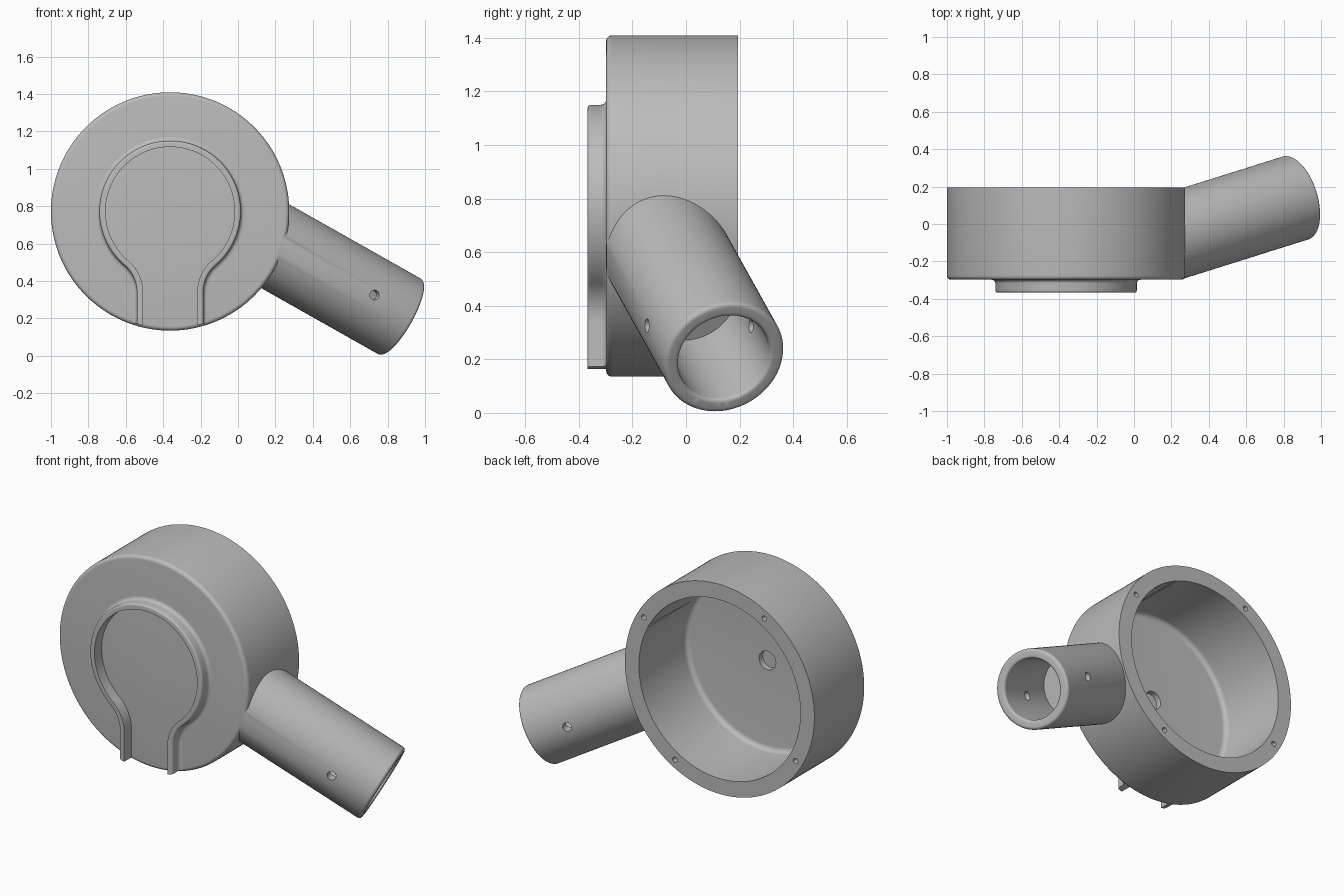
import bpy, bmesh, math
from mathutils import Vector

if "Cube" in bpy.data.objects:
    bpy.data.objects.remove(bpy.data.objects["Cube"])

grey = bpy.data.materials.new("plain grey")
grey.diffuse_color = (0.5, 0.5, 0.5, 1)
grey.use_nodes = True
grey.node_tree.nodes["Principled BSDF"].inputs["Base Color"].default_value = grey.diffuse_color

CX, CZ, R = -0.363, 0.772, 0.637          # cup centre and radius
FRONT, BACK, FLOOR = -0.298, 0.195, -0.264
Y = Vector((0, 1, 0))
D = Vector((0.84, 0.264, -0.474)).normalized()   # tube direction
END = Vector((0.876, 0.143, 0.204))              # tube mouth centre


def make(name, bm):
    bmesh.ops.remove_doubles(bm, verts=bm.verts, dist=1e-5)
    bmesh.ops.recalc_face_normals(bm, faces=bm.faces)
    me = bpy.data.meshes.new(name)
    bm.to_mesh(me)
    bm.free()
    me.materials.append(grey)
    ob = bpy.data.objects.new(name, me)
    bpy.context.collection.objects.link(ob)
    return ob


def arc(cx, cy, r, a0, a1, n=6):
    return [(cx + r * math.cos(math.radians(a0 + (a1 - a0) * i / n)),
             cy + r * math.sin(math.radians(a0 + (a1 - a0) * i / n))) for i in range(n + 1)]


def grid(bm, rings, loop_rings, loop_pts):
    n, m = len(rings), len(rings[0])
    for i in range(n if loop_rings else n - 1):
        for j in range(m if loop_pts else m - 1):
            a, b = rings[i], rings[(i + 1) % n]
            bm.faces.new((a[j], a[(j + 1) % m], b[(j + 1) % m], b[j]))


def lathe(name, profile, origin, axis, seg=128):
    """Solid of revolution; profile is (radius, distance along axis), starting and ending at radius 0."""
    u = axis.orthogonal().normalized()
    v = axis.cross(u)
    bm = bmesh.new()
    rings = []
    for k in range(seg):
        t = 2 * math.pi * k / seg
        side = u * math.cos(t) + v * math.sin(t)
        rings.append([bm.verts.new(origin + axis * h + side * r) for r, h in profile])
    grid(bm, rings, True, False)
    return make(name, bm)


def rod(r, origin, axis, h0, h1, seg=32):
    return lathe("cutter", [(0, h0), (r, h0), (r, h1), (0, h1)], Vector(origin), axis, seg)


def boolean(ob, other, op):
    mod = ob.modifiers.new("cut", 'BOOLEAN')
    mod.object, mod.operation, mod.solver = other, op, 'EXACT'
    bpy.ops.object.select_all(action='DESELECT')
    bpy.context.view_layer.objects.active = ob
    ob.select_set(True)
    bpy.ops.object.modifier_apply(modifier=mod.name)
    bpy.data.objects.remove(other)


def smooth(ob):
    bpy.ops.object.select_all(action='DESELECT')
    bpy.context.view_layer.objects.active = ob
    ob.select_set(True)
    bpy.ops.object.shade_smooth_by_angle(angle=math.radians(32))


# round cup body, front edge rounded
f = 0.022
body = lathe("cup_and_tube",
             [(0, FRONT)] + arc(R - f, FRONT + f, f, -90, 0) + [(R, BACK), (0, BACK)],
             Vector((CX, 0, CZ)), Y, 160)

# angled tube with rounded mouth, trimmed flush with the cup front
L, RT, RB = -0.9, 0.232, 0.176
tube = lathe("tube", [(0, L), (RT, L)] + arc(RT - 0.018, -0.018, 0.018, 0, 90) + [(0, 0)], END, D, 96)
bm = bmesh.new()
bmesh.ops.create_cube(bm, size=1)
for v in bm.verts:
    v.co.y += FRONT + 0.001 - 0.5
    v.co.z += 0.6
boolean(tube, make("cutter", bm), 'DIFFERENCE')
boolean(body, tube, 'UNION')

# cavity open at the back, with a filleted floor
c, ci = 0.543, 0.03
boolean(body, lathe("cutter", [(0, FLOOR)] + arc(c - ci, FLOOR + ci, ci, -90, 0) + [(c, 0.3), (0, 0.3)],
                    Vector((CX, 0, CZ)), Y, 160), 'DIFFERENCE')

# tube bore with rounded lip
lip = 0.015
boolean(body, lathe("cutter", [(0, -0.47), (RB, -0.47)] + arc(RB + lip, -lip, lip, 180, 90)
                    + [(RB + lip, 0.05), (0, 0.05)], END, D, 96), 'DIFFERENCE')

# cross pin hole through the tube, shaft hole in the cup floor
E = Vector((D.y, -D.x, 0)).normalized()
boolean(body, rod(0.026, END - D * 0.256, E, -0.4, 0.4), 'DIFFERENCE')
boolean(body, rod(0.056, (CX, 0, CZ), Y, -0.4, -0.1, 48), 'DIFFERENCE')

# four screw holes in the back rim
for k in range(4):
    a = math.radians(30.5 + 90 * k)
    boolean(body, rod(0.016, (CX + 0.592 * math.cos(a), 0, CZ + 0.592 * math.sin(a)), Y, 0.05, 0.3, 20),
            'DIFFERENCE')
smooth(body)


# raised keyhole-shaped rim on the front
def keyhole(o):
    """Keyhole outline offset by o from the wall's centre line."""
    w, fx, fz = 0.1615 + o, 0.367, -0.432
    phi = math.degrees(math.atan2(fz, fx))
    half = arc(0, 0, 0.3615 + o, 90, phi, 48)
    half += arc(fx, fz, 0.2055 - o, phi + 180, 180, 14)
    half.append((w, -math.sqrt((R - 0.012) ** 2 - w * w)))
    return [(-x, z) for x, z in reversed(half[1:])] + half


top, hw = -0.367, 0.0165
section = [(-hw, FRONT + 0.01), (-hw, top)] + arc(hw - 0.012, top + 0.012, 0.012, -90, 0, 5)
section += arc(hw + 0.02, FRONT - 0.02, 0.02, 180, 90, 5) + [(hw + 0.02, FRONT + 0.01)]
bm = bmesh.new()
rails = [[bm.verts.new((CX + x, y, CZ + z)) for x, z in keyhole(o)] for o, y in section]
grid(bm, rails, True, False)
for end in (0, -1):
    bm.faces.new([rail[end] for rail in rails])
smooth(make("keyhole_rim", bm))
